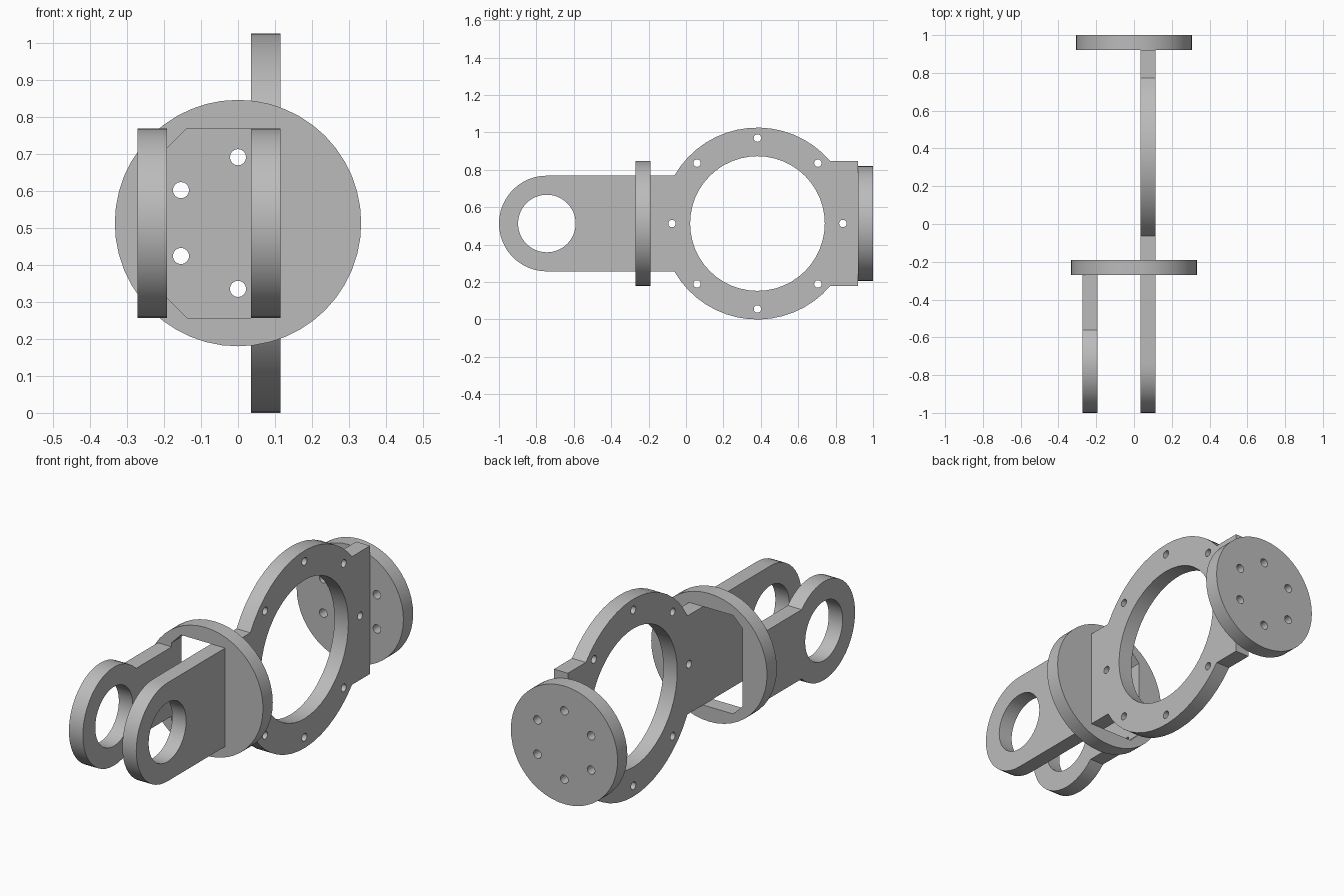
import bpy, bmesh
from math import sin, cos, pi, radians, asin, acos
from mathutils import Vector

cube = bpy.data.objects.get("Cube")
if cube:
    bpy.data.objects.remove(cube, do_unlink=True)

grey = bpy.data.materials.new("plain_grey")
grey.use_nodes = True
tone = (0.5, 0.5, 0.5, 1)
grey.diffuse_color = tone
grey.node_tree.nodes["Principled BSDF"].inputs["Base Color"].default_value = tone

MID = 0.513       # height of the main axis
THICK = 0.08      # every plate has the same thickness


def arc(u, v, r, start, end, steps):
    angles = [start + (end - start) * i / steps for i in range(steps + 1)]
    return [(u + r * cos(a), v + r * sin(a)) for a in angles]


def circle(u, v, r, steps=48):
    return arc(u, v, r, 0, 2 * pi, steps)[:-1]


def bolt_holes(u, v, ring, r, count, first=0):
    spots = [first + 2 * pi * i / count for i in range(count)]
    return [circle(u + ring * cos(a), v + ring * sin(a), r, 16) for a in spots]


def plate(name, axis, start, outline, holes):
    """Fill an outline with holes and extrude it along x or y."""
    bm = bmesh.new()
    for loop in [outline] + holes:
        verts = [bm.verts.new((start, u, v) if axis == "x" else (u, start, v))
                 for u, v in loop]
        for i, vert in enumerate(verts):
            bm.edges.new((verts[i - 1], vert))
    bmesh.ops.triangle_fill(bm, edges=bm.edges[:], use_beauty=True)
    faces = bmesh.ops.extrude_face_region(bm, geom=bm.faces[:], use_keep_orig=True)
    moved = [g for g in faces["geom"] if isinstance(g, bmesh.types.BMVert)]
    step = Vector((THICK, 0, 0) if axis == "x" else (0, THICK, 0))
    bmesh.ops.translate(bm, verts=moved, vec=step)
    bmesh.ops.recalc_face_normals(bm, faces=bm.faces[:])
    mesh = bpy.data.meshes.new(name)
    bm.to_mesh(mesh)
    bm.free()
    mesh.materials.append(grey)
    obj = bpy.data.objects.new(name, mesh)
    bpy.context.collection.objects.link(obj)
    bpy.ops.object.select_all(action="DESELECT")
    obj.select_set(True)
    bpy.context.view_layer.objects.active = obj
    bpy.ops.object.shade_smooth_by_angle(angle=radians(30))
    return obj


# Shared fork end and large ring sizes
EYE_Y, EYE_R, BORE_R = -0.744, 0.256, 0.154
RING_Y, RING_R = 0.382, 0.513
BLOCK_H, BLOCK_END = 0.333, 0.92

# Main plate: fork arm, large ring and square mounting block in one outline
arm_angle = pi - asin(EYE_R / RING_R)
block_angle = asin(BLOCK_H / RING_R)
outline = (
    arc(EYE_Y, MID, EYE_R, pi / 2, 3 * pi / 2, 24)
    + arc(RING_Y, MID, RING_R, -arm_angle, -block_angle, 16)
    + [(BLOCK_END, MID - BLOCK_H), (BLOCK_END, MID + BLOCK_H)]
    + arc(RING_Y, MID, RING_R, block_angle, arm_angle, 16)
)
plate("main_plate_with_ring", "x", 0.035, outline,
      [circle(EYE_Y, MID, BORE_R), circle(RING_Y, MID, 0.36)]
      + bolt_holes(RING_Y, MID, 0.457, 0.02, 8))

# Second fork arm: round eye on a narrower bar
BAR_H = 0.18
bar_angle = asin(BAR_H / EYE_R)
outline = (arc(EYE_Y, MID, EYE_R, bar_angle, 2 * pi - bar_angle, 36)
           + [(-0.27, MID - BAR_H), (-0.27, MID + BAR_H)])
plate("short_fork_arm", "x", -0.272, outline, [circle(EYE_Y, MID, BORE_R)])

# Middle flange with a window chamfered on one side
window = [(0.06, MID - EYE_R), (-0.138, MID - EYE_R), (-0.192, MID - 0.202),
          (-0.192, MID + 0.202), (-0.138, MID + EYE_R), (0.06, MID + EYE_R)]
plate("middle_flange", "y", -0.27, circle(0, MID, 0.333), [window])

# Rear mounting disc with six bolt holes
plate("rear_disc", "y", BLOCK_END, circle(0, MID, 0.307),
      bolt_holes(0, MID, 0.178, 0.022, 6, pi / 2))
